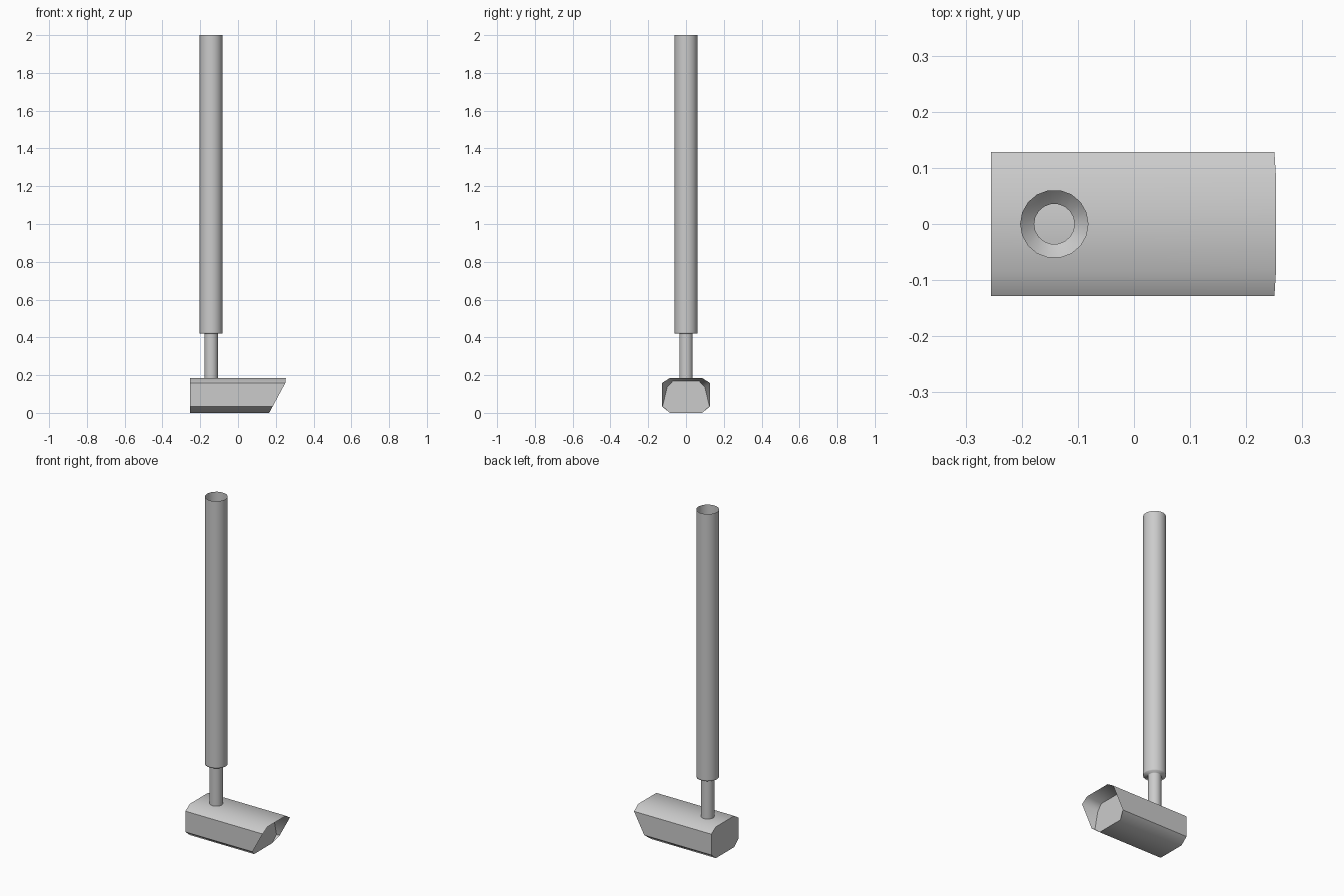
import bpy, bmesh, math

cube = bpy.data.objects.get("Cube")
if cube:
    bpy.data.objects.remove(cube)

grey = bpy.data.materials.new("plain grey")
grey.use_nodes = True
tone = (0.6, 0.6, 0.6, 1)
grey.diffuse_color = tone
grey.node_tree.nodes["Principled BSDF"].inputs["Base Color"].default_value = tone


def finish(name, bm, angle):
    mesh = bpy.data.meshes.new(name)
    bm.to_mesh(mesh)
    bm.free()
    mesh.materials.append(grey)
    obj = bpy.data.objects.new(name, mesh)
    bpy.context.collection.objects.link(obj)
    bpy.ops.object.select_all(action='DESELECT')
    obj.select_set(True)
    bpy.context.view_layer.objects.active = obj
    bpy.ops.object.shade_smooth_by_angle(angle=math.radians(angle))


def bridge(bm, a, b):
    n = len(a)
    for i in range(n):
        j = (i + 1) % n
        corners = list(dict.fromkeys([a[i], a[j], b[j], b[i]]))
        if len(corners) > 2:
            bm.faces.new(corners)


def mirrored(half):
    return half + [(-y, z) for y, z in reversed(half)]


# Hollow handle, open at the top, stepping down to a thin neck
SIDES = 18
bm = bmesh.new()
rings = []
for radius, z in [(0.036, 0.18), (0.036, 0.415), (0.036, 0.42),
                  (0.061, 0.42), (0.061, 0.427), (0.061, 2.0)]:
    rings.append([bm.verts.new((-0.142 + radius * math.cos(math.tau * i / SIDES),
                                radius * math.sin(math.tau * i / SIDES), z))
                  for i in range(SIDES)])
for low, high in zip(rings, rings[1:]):
    bridge(bm, low, high)
finish("handle", bm, 100)

# Eight-sided head with a slanted, hooded recess at one end
outer = mirrored([(0.085, 0), (0.128, 0.035), (0.128, 0.158), (0.085, 0.185)])
inner = mirrored([(0.085, 0), (0.124, 0.035), (0.1, 0.135), (0.07, 0.168)])
bm = bmesh.new()
back = [bm.verts.new((-0.255, y, z)) for y, z in outer]
rim = [bm.verts.new((min(0.165 + 0.54 * z, 0.253), y, z)) for y, z in outer]
recess = [bm.verts.new((0.165, y, z)) for y, z in inner]
bridge(bm, back, rim)
bridge(bm, rim, recess)
bm.faces.new(back)
bm.faces.new(recess)
bmesh.ops.remove_doubles(bm, verts=bm.verts, dist=0.0005)
bmesh.ops.recalc_face_normals(bm, faces=bm.faces)
finish("head", bm, 50)
